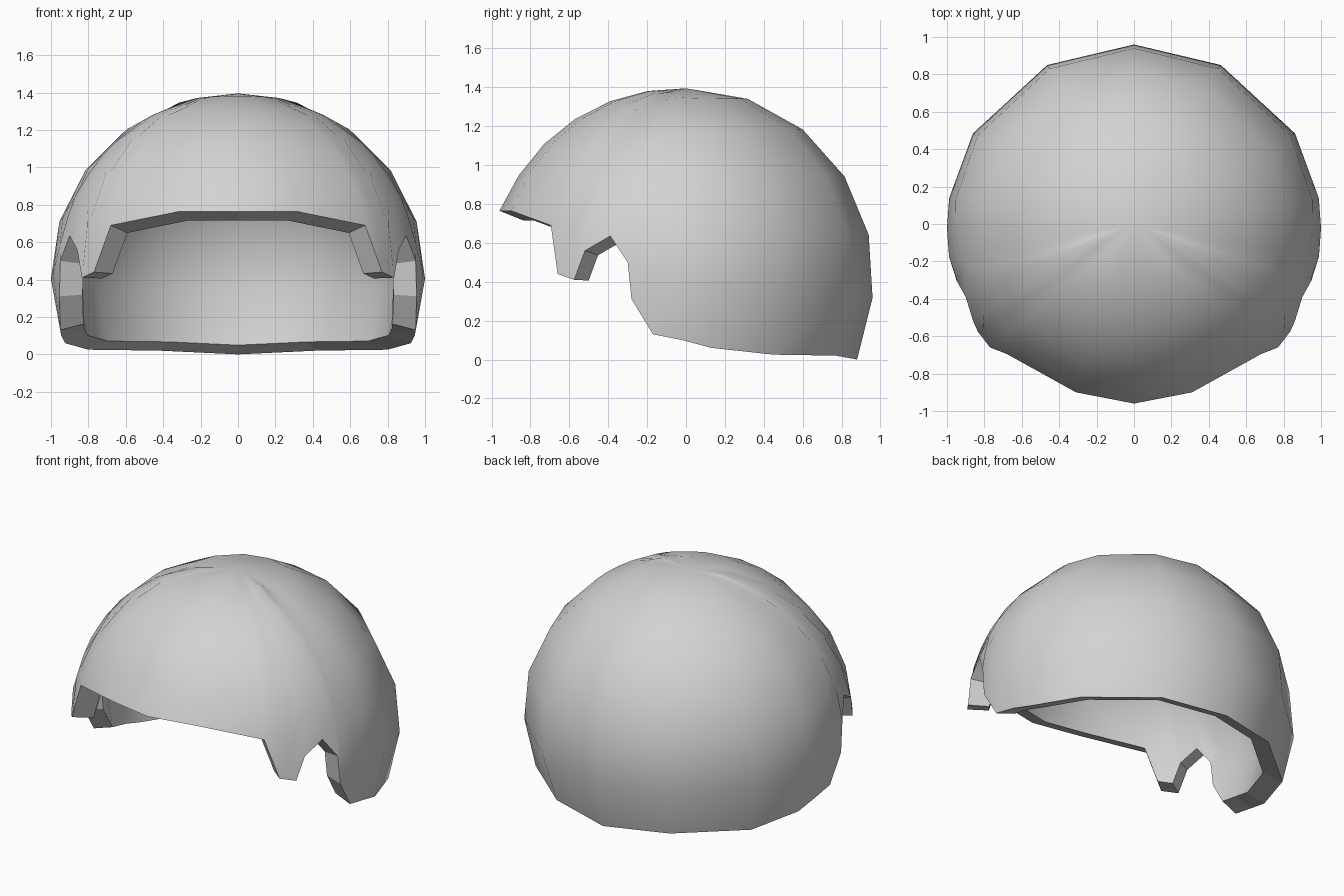
import bpy
import bmesh
import math
from mathutils import Vector

default_cube = bpy.data.objects.get("Cube")
if default_cube:
    bpy.data.objects.remove(default_cube, do_unlink=True)

# Overall shape of the dome
CENTRE = Vector((0, 0, 0.42))
RADII = Vector((1.0, 0.965, 0.975))
BROW_BULGE = 0.052
INNER_CENTRE = Vector((0, 0, 0.38))
INNER_SCALE = 0.87
ROWS = 6

# Left half of the rim, from the middle of the brow to the middle of the nape
RIM = [
    (0, -0.96, 0.765), (0.31, -0.9, 0.765), (0.68, -0.695, 0.69),       # brow
    (0.77, -0.66, 0.44), (0.835, -0.575, 0.41),                         # cheek tab
    (0.86, -0.52, 0.56), (0.9, -0.39, 0.635), (0.95, -0.3, 0.5),        # notch
    (0.955, -0.28, 0.31), (0.95, -0.17, 0.13), (0.945, -0.02, 0.1),     # ear guard
    (0.925, 0.13, 0.06), (0.8, 0.45, 0.025), (0.42, 0.77, 0.02), (0, 0.88, 0),
]


def make_material(name, colour):
    mat = bpy.data.materials.new(name)
    mat.use_nodes = True
    mat.diffuse_color = colour
    mat.node_tree.nodes["Principled BSDF"].inputs["Base Color"].default_value = colour
    return mat


def dome_point(azimuth, elevation):
    """Point on the outer dome, pushed out a little towards the brow."""
    flat = math.cos(elevation)
    d = Vector((math.sin(azimuth) * flat, -math.cos(azimuth) * flat, math.sin(elevation)))
    bulge = 1 + BROW_BULGE * max(0, -d.y) ** 1.3
    return CENTRE + d * RADII * bulge


def dome_column(rim_point):
    """Points from the rim up a meridian, stopping short of the crown."""
    d = Vector(rim_point) - CENTRE
    d = Vector((d.x / RADII.x, d.y / RADII.y, d.z / RADII.z)).normalized()
    azimuth = math.atan2(d.x, -d.y)
    low = math.asin(d.z)
    points = [dome_point(azimuth, low + (math.pi / 2 - low) * i / ROWS) for i in range(ROWS)]
    points[0] = Vector(rim_point)
    if abs(rim_point[0]) < 0.001:
        for p in points:
            p.x = 0
    return points


def to_inner(p):
    return INNER_CENTRE + (p - INNER_CENTRE) * INNER_SCALE


def add_face(bm, verts, smooth):
    bm.faces.new(verts).smooth = smooth


def add_skin(bm, columns, crown, place, flip):
    """Builds one skin of the shell and returns its rim vertices."""
    order = -1 if flip else 1
    top = bm.verts.new(place(crown))
    grid = [[bm.verts.new(place(p)) for p in column] for column in columns]
    for a, b in zip(grid, grid[1:]):
        for i in range(ROWS - 1):
            add_face(bm, [a[i], b[i], b[i + 1], a[i + 1]][::order], True)
        add_face(bm, [a[-1], b[-1], top][::order], True)
    return [column[0] for column in grid]


# Shell: outer skin, inner lining and the flat rim joining them
bm = bmesh.new()
columns = [dome_column(p) for p in RIM]
crown = CENTRE + Vector((0, 0, RADII.z))
outer = add_skin(bm, columns, crown, lambda p: p, False)
inner = add_skin(bm, columns, crown, to_inner, True)
for i in range(len(RIM) - 1):
    add_face(bm, [outer[i + 1], outer[i], inner[i], inner[i + 1]], False)

mesh = bpy.data.meshes.new("helmet_shell")
bm.to_mesh(mesh)
bm.free()
mesh.materials.append(make_material("light grey", (0.65, 0.65, 0.65, 1)))
shell = bpy.data.objects.new("helmet_shell", mesh)
bpy.context.collection.objects.link(shell)

# Right half
mirror = shell.modifiers.new("mirror", "MIRROR")
mirror.use_axis[0] = True
mirror.use_clip = True
mirror.merge_threshold = 0.001
